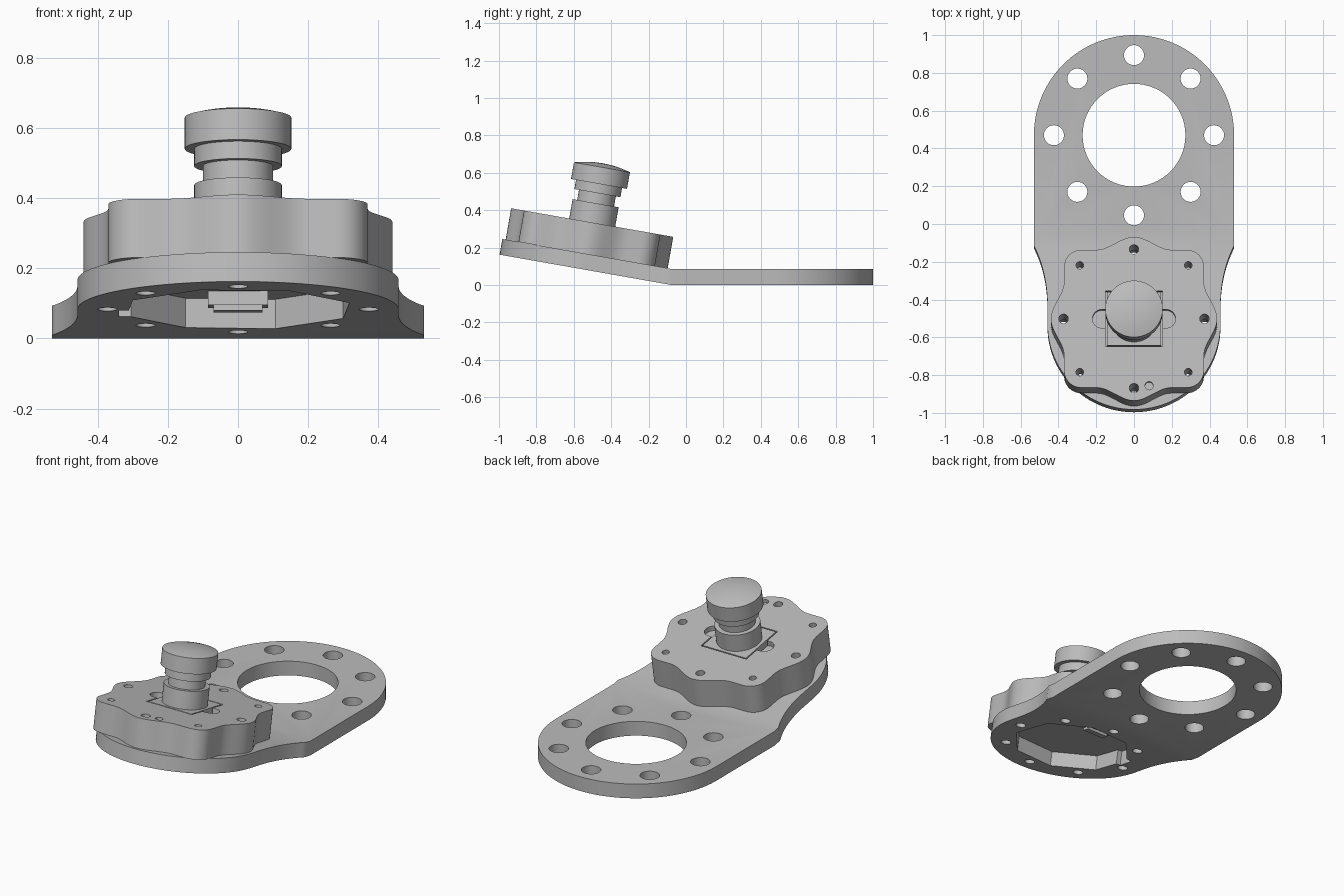
import bpy, bmesh
from math import sin, cos, pi, radians
from mathutils import Matrix, Vector

if "Cube" in bpy.data.objects:
    bpy.data.objects.remove(bpy.data.objects["Cube"])

grey = bpy.data.materials.new("machined grey")
grey.use_nodes = True
grey.diffuse_color = (0.5, 0.5, 0.5, 1)
grey.node_tree.nodes["Principled BSDF"].inputs["Base Color"].default_value = (0.5, 0.5, 0.5, 1)

BEND = -0.075                      # line where the plate turns upward
THICK = 0.085                      # plate thickness
TOP = 0.255                        # housing top, measured from the tilted underside
HUB = (0, -0.478)                  # housing centre in the tilted frame
TILT = Matrix.Translation((0, BEND, 0)) @ Matrix.Rotation(radians(-10), 4, 'X')
FLAT = Matrix.Identity(4)


def arc(cx, cy, r, a0, a1, n):
    return [(cx + r * cos(radians(a0 + (a1 - a0) * i / n)),
             cy + r * sin(radians(a0 + (a1 - a0) * i / n))) for i in range(n + 1)]


def circle(cx, cy, r, n=32):
    return arc(cx, cy, r, 0, 360, n)[:-1]


def at_hub(points):
    return [(x + HUB[0], y + HUB[1]) for x, y in points]


def make(name, bm):
    bmesh.ops.recalc_face_normals(bm, faces=bm.faces)
    mesh = bpy.data.meshes.new(name)
    bm.to_mesh(mesh)
    bm.free()
    mesh.materials.append(grey)
    obj = bpy.data.objects.new(name, mesh)
    bpy.context.collection.objects.link(obj)
    return obj


def prism(name, loops, z0, z1, matrix=TILT, bend=False):
    """Extrude separate closed outlines from z0 to z1."""
    bm = bmesh.new()
    for loop in loops:
        face = bm.faces.new([bm.verts.new((x, y, z0)) for x, y in loop])
        ext = bmesh.ops.extrude_face_region(bm, geom=[face])["geom"]
        bmesh.ops.translate(bm, vec=(0, 0, z1 - z0),
                            verts=[v for v in ext if isinstance(v, bmesh.types.BMVert)])
    if bend:
        bmesh.ops.bisect_plane(bm, geom=bm.verts[:] + bm.edges[:] + bm.faces[:],
                               plane_co=(0, BEND, 0), plane_no=(0, 1, 0))
        for v in bm.verts:
            if v.co.y < BEND - 1e-4:
                v.co = TILT @ Vector((v.co.x, v.co.y - BEND, v.co.z))
    bm.transform(matrix)
    return make(name, bm)


def select(obj):
    bpy.ops.object.select_all(action='DESELECT')
    obj.select_set(True)
    bpy.context.view_layer.objects.active = obj


def cut(obj, loops, z0, z1, matrix=TILT):
    cutter = prism("cutter", loops, z0, z1, matrix)
    cutter.hide_render = True
    mod = obj.modifiers.new("cut", 'BOOLEAN')
    mod.operation, mod.solver, mod.object = 'DIFFERENCE', 'EXACT', cutter
    select(obj)
    bpy.ops.object.modifier_apply(modifier=mod.name)
    bpy.data.objects.remove(cutter)


def ring(cx, cy, radius, hole, start=0, step=45):
    return [circle(cx + radius * cos(radians(a)), cy + radius * sin(radians(a)), hole)
            for a in range(start, 360, step)]


# Bent base plate: round rear, waisted sides, round front
p0, p1, p2 = Vector((0.53, -0.13)), Vector((0.46, -0.27)), Vector((0.458, -0.45))
waist = []
for i in range(13):
    t = i / 12
    waist.append(tuple(p0 * (1 - t) ** 2 + p1 * 2 * t * (1 - t) + p2 * t * t))
front = arc(0, HUB[1] + BEND, 0.458, 0, -180, 48)
rear = arc(0, 0.47, 0.53, 180, 0, 64)
outline = waist + front + [(-x, y) for x, y in reversed(waist)] + rear
plate = prism("base_plate", [outline], 0, THICK, FLAT, bend=True)
cut(plate, [circle(0, 0.47, 0.272, 64)] + ring(0, 0.47, 0.424, 0.053), -0.1, 0.2, FLAT)
cut(plate, ring(*HUB, 0.373, 0.028), -0.1, 0.2)

# Octagonal pocket under the housing, with a side notch
cut(plate, [at_hub(arc(0, 0, 0.335, 26.5, 341.5, 7))], -0.1, 0.2)
cut(plate, [at_hub([(-0.34, 0.02), (-0.2, 0.02), (-0.2, 0.12), (-0.34, 0.12)])], -0.1, 0.2)

# Housing: rounded square with a soft bump on each side
side = []
for i in range(-14, 15):
    x = i * 0.02
    bump = 0.035 * (1 + cos(pi * x / 0.2)) if abs(x) < 0.2 else 0
    side.append((-x, -0.37 - bump))
side = [(-x, y) for x, y in side] + arc(0.28, -0.28, 0.09, -90, 0, 10)[1:-1]
shape = []
for k in range(4):
    c, s = round(cos(k * pi / 2)), round(sin(k * pi / 2))
    shape += [(c * x - s * y, s * x + c * y) for x, y in side]
housing = prism("housing", [at_hub(shape)], THICK, TOP)
cut(housing, ring(*HUB, 0.373, 0.025, 0, 90) + ring(*HUB, 0.406, 0.02, 45, 90), 0.05, 0.4)
cut(housing, [circle(0.08, HUB[1] - 0.36, 0.022)], TOP - 0.02, 0.4)


def square(h):
    return at_hub([(-h, -h), (h, -h), (h, h), (-h, h)])


# Recesses in the housing top and the plate fitted in them
cut(housing, [square(0.15)], TOP - 0.04, 0.4)
stadium = arc(0.17, 0, 0.05, -90, 90, 12) + arc(-0.17, 0, 0.05, 90, 270, 12)
cut(housing, [at_hub(stadium)], TOP - 0.03, 0.4)
fitted = prism("fitted_plate", [square(0.143)], TOP - 0.05, TOP)

# Latch block hanging in the pocket
latch = [prism("latch_block", [at_hub([(-0.085, 0.18), (0.085, 0.18), (0.085, 0.23), (-0.085, 0.23)])],
               0.045, THICK + 0.01),
         prism("latch_lip", [at_hub([(-0.07, 0.185), (0.07, 0.185), (0.07, 0.225), (-0.07, 0.225)])],
               0.03, 0.05)]

# Turned knob with a domed head
profile = [(0, 0.24), (0.125, 0.24), (0.125, 0.36), (0.1, 0.36), (0.1, 0.415), (0.125, 0.415),
           (0.125, 0.465), (0.152, 0.465), (0.152, 0.555)]
profile += [(0.152 * cos(a * pi / 16), 0.555 + 0.022 * (1 - cos(a * pi / 16) ** 2)) for a in range(1, 9)]
bm = bmesh.new()
verts = [bm.verts.new((r, 0, z)) for r, z in profile]
edges = [bm.edges.new(pair) for pair in zip(verts, verts[1:])]
bmesh.ops.spin(bm, geom=verts + edges, cent=(0, 0, 0), axis=(0, 0, 1), angle=2 * pi, steps=64)
bmesh.ops.remove_doubles(bm, verts=bm.verts, dist=1e-4)
bm.transform(TILT @ Matrix.Translation((HUB[0], HUB[1], 0)))
knob = make("knob", bm)

# Smooth curved walls, keep edges crisp
for obj in (plate, housing, fitted, knob, *latch):
    select(obj)
    bpy.ops.object.shade_smooth_by_angle(angle=radians(30))
